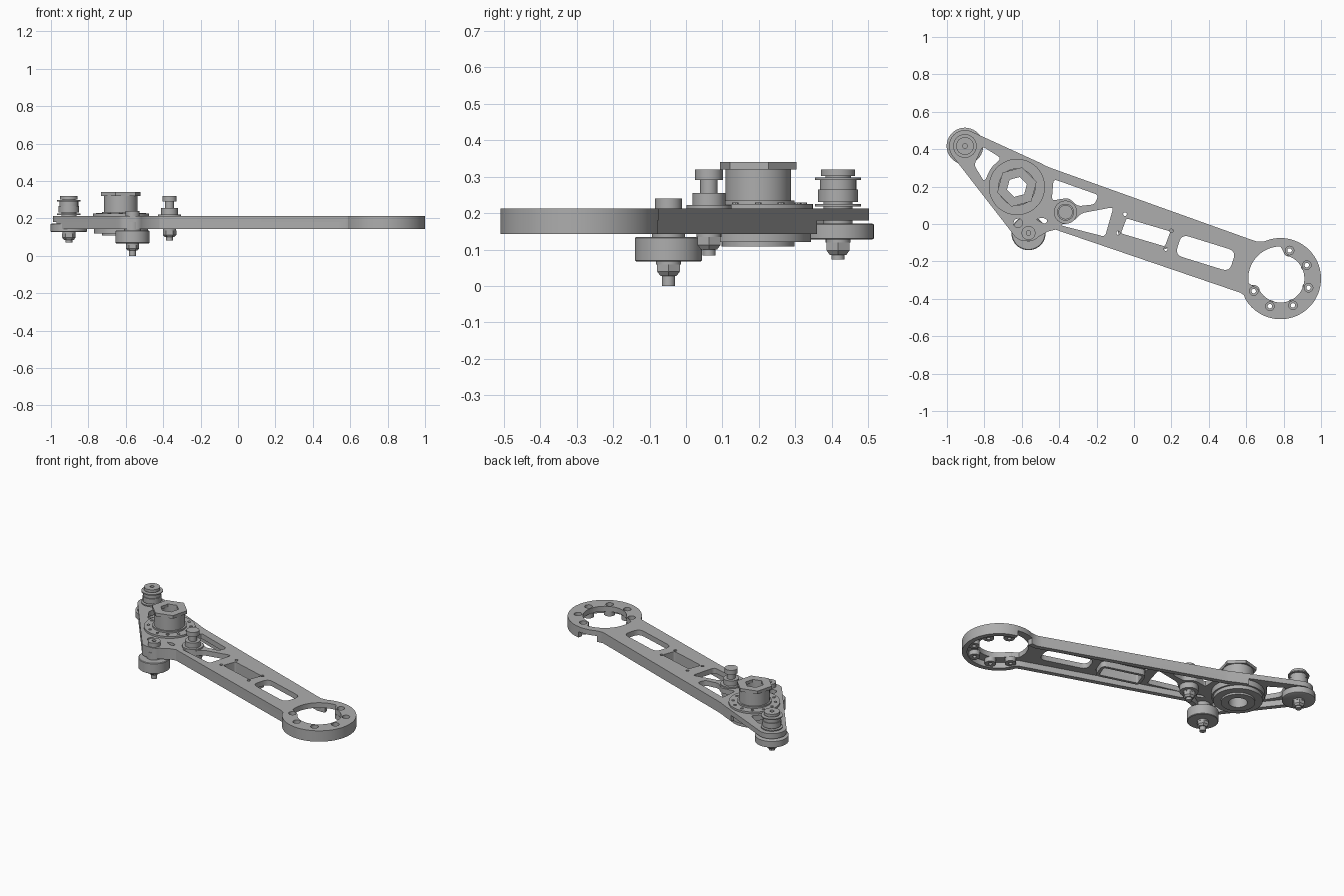
import bpy, bmesh, math
from mathutils import Vector

if "Cube" in bpy.data.objects:
    bpy.data.objects.remove(bpy.data.objects["Cube"])

BOTTOM, SKIN, TOP = 0.143, 0.18, 0.213
HUB, TIP, IDLER, FOOT, RING = (-.626, .198), (-.904, .417), (-.366, .063), (-.564, -.048), (.783, -.292)

metal = bpy.data.materials.new("grey metal")
metal.diffuse_color = (0.42, 0.42, 0.42, 1)
metal.use_nodes = True
metal.node_tree.nodes["Principled BSDF"].inputs["Base Color"].default_value = metal.diffuse_color


def finish(obj):
    obj.data.materials.clear()
    obj.data.materials.append(metal)
    bpy.ops.object.select_all(action='DESELECT')
    obj.select_set(True)
    bpy.context.view_layer.objects.active = obj
    bpy.ops.object.shade_smooth_by_angle(angle=math.radians(30))
    return obj


def from_bmesh(name, bm):
    bmesh.ops.recalc_face_normals(bm, faces=bm.faces)
    me = bpy.data.meshes.new(name)
    bm.to_mesh(me)
    bm.free()
    obj = bpy.data.objects.new(name, me)
    bpy.context.collection.objects.link(obj)
    return finish(obj)


def arc(c, r, a0, a1, n=24):
    return [(c[0] + r * math.cos(math.radians(a0 + (a1 - a0) * i / n)),
             c[1] + r * math.sin(math.radians(a0 + (a1 - a0) * i / n))) for i in range(n + 1)]


def circle(c, r, n=32):
    return arc(c, r, 0, 360, n)[:-1]


def rounded(pts, r, n=4):
    """Polygon with softened corners."""
    out = []
    for i, p in enumerate(pts):
        p, a, b = Vector(p), Vector(pts[i - 1]), Vector(pts[(i + 1) % len(pts)])
        s = p + (a - p).normalized() * min(r, (a - p).length * .45)
        e = p + (b - p).normalized() * min(r, (b - p).length * .45)
        out += [tuple(s.lerp(p, t).lerp(p.lerp(e, t), t)) for t in (k / n for k in range(n + 1))]
    return out


def plate(name, loops, z0, z1):
    """Flat sheet: first loop is the outline, the others are holes."""
    cu = bpy.data.curves.new(name, 'CURVE')
    cu.dimensions, cu.fill_mode, cu.extrude = '2D', 'BOTH', (z1 - z0) / 2
    for loop in loops:
        sp = cu.splines.new('POLY')
        sp.points.add(len(loop) - 1)
        for pt, (x, y) in zip(sp.points, loop):
            pt.co = (x, y, 0, 1)
        sp.use_cyclic_u = True
    tmp = bpy.data.objects.new(name + "_curve", cu)
    bpy.context.collection.objects.link(tmp)
    bpy.context.view_layer.update()
    me = bpy.data.meshes.new_from_object(tmp.evaluated_get(bpy.context.evaluated_depsgraph_get()))
    bpy.data.objects.remove(tmp)
    bm = bmesh.new()
    bm.from_mesh(me)
    bmesh.ops.remove_doubles(bm, verts=bm.verts, dist=1e-5)
    bmesh.ops.translate(bm, verts=bm.verts, vec=(0, 0, (z0 + z1) / 2))
    return from_bmesh(name, bm)


def wall(name, loop, d, z0, z1, keep=lambda x, y: True):
    """Upright wall that follows a loop, d thick to its left."""
    pts = []
    for i, p in enumerate(loop):
        a, b = Vector(p), Vector(loop[(i + 1) % len(loop)])
        k = max(1, int((b - a).length / .04))
        pts += [a.lerp(b, j / k) for j in range(k)]
    n, inner = len(pts), []
    for i, p in enumerate(pts):
        u, v = (p - pts[i - 1]).normalized(), (pts[(i + 1) % n] - p).normalized()
        m = (u + v).normalized()
        inner.append(p + Vector((-m.y, m.x)) * d / max(.5, m.dot(u)))
    bm = bmesh.new()
    vo = [bm.verts.new((*p, z0)) for p in pts]
    vi = [bm.verts.new((*p, z0)) for p in inner]
    for i in range(n):
        j = (i + 1) % n
        if keep(*((pts[i] + pts[j]) / 2)):
            bm.faces.new((vo[i], vo[j], vi[j], vi[i]))
    bmesh.ops.delete(bm, geom=[v for v in bm.verts if not v.link_faces], context='VERTS')
    ext = bmesh.ops.extrude_face_region(bm, geom=bm.faces[:])
    up = [g for g in ext['geom'] if isinstance(g, bmesh.types.BMVert)]
    bmesh.ops.translate(bm, verts=up, vec=(0, 0, z1 - z0))
    return from_bmesh(name, bm)


def turned(name, c, profile, hole=0, n=40, spin=0):
    """Turned part from (radius, height) steps; hole > 0 makes a bore."""
    prof = [(hole, profile[0][1])] + profile + [(hole, profile[-1][1])]
    bm = bmesh.new()
    rings = []
    for r, z in prof:
        if r == 0:
            rings.append([bm.verts.new((*c, z))] * n)
        else:
            rings.append([bm.verts.new((c[0] + r * math.cos(2 * math.pi * i / n + spin),
                                        c[1] + r * math.sin(2 * math.pi * i / n + spin), z)) for i in range(n)])
    pairs = list(zip(rings, rings[1:])) + ([(rings[-1], rings[0])] if hole else [])
    for a, b in pairs:
        for i in range(n):
            j = (i + 1) % n
            bm.faces.new(list(dict.fromkeys((a[i], a[j], b[j], b[i]))))
    return from_bmesh(name, bm)


def steps(*bands):
    """Bands of (radius, z0, z1) as a stepped profile."""
    return [p for r, a, b in bands for p in ((r, a), (r, b))]


# Arm outline, counter-clockwise from the big ring
outline = (arc(RING, .217, -150, 113, 56) + [(.66, -.095), (.63, -.085), (-.44, .298), (-.47, .31), (-.50, .326)]
           + arc(TIP, .085, 65, 218) + [(-.665, -.03)] + arc((-.585, -.02), .07, 218, 270, 6)
           + arc((-.555, -.035), .055, 275, 320, 6) + [(-.46, -.04), (-.42, -.03), (.57, -.368), (.588, -.381)])

# Openings through the arm
servo_slot = rounded([(-.07, -.05), (.165, -.12), (.195, -.04), (-.04, .03)], .012)
long_slot = rounded([(.22, -.165), (.51, -.255), (.545, -.145), (.255, -.055)], .04)
openings = [
    servo_slot, long_slot,
    rounded([(-.81, .415), (-.71, .352), (-.765, .30), (-.80, .225), (-.855, .315)], .02),
    rounded([(-.43, .24), (-.19, .155), (-.21, .105), (-.30, .095), (-.35, .14), (-.44, .125)], .02),
    rounded([(-.40, -.005), (-.33, .01), (-.28, .058), (-.11, .09), (-.155, -.068)], .02),
    rounded([(-.525, .025), (-.475, .0), (-.46, .02), (-.49, .035)], .01),
    circle((-.62, .005), .024), circle(HUB, .06),
]
openings += [circle(p, .01, 12) for p in ((-.048, .053), (.2, -.037), (-.085, -.048), (.17, -.134))]

# Ring opening is wider on the side towards the arm
ring_hole = arc(RING, .128, -152, 78, 40) + arc(RING, .172, 90, 188, 24)
screws = [(RING[0] + .158 * math.cos(math.radians(a)), RING[1] + .158 * math.sin(math.radians(a)))
          for a in (72, 27, -18, -65, -111, -155)]
openings += [ring_hole] + [circle(p, .023, 20) for p in screws]

plate("arm_top_plate", [outline] + openings, SKIN, TOP)


def rim_kept(x, y):
    a = math.degrees(math.atan2(y - RING[1], x - RING[0]))
    return y < .36 and not (x > .6 and 82 < a < 116)


wall("arm_rim", outline, .03, BOTTOM, SKIN, rim_kept)
wall("servo_pocket_wall", servo_slot, -.018, BOTTOM, SKIN)
for i, p in enumerate(screws):
    turned(f"ring_screw_boss_{i + 1}", p, steps((.033, .15, SKIN)), .012, 20)

# Main bearing hub
turned("hub_body", HUB, steps((.10, .108, .12), (.145, .12, .143), (.155, .143, .18), (.15, .18, .225),
                              (.10, .225, .235), (.09, .235, .32)), .055, 48)
turned("hub_hex_collar", HUB, steps((.109, .32, .34)), .055, 6, math.radians(15))
for i in range(12):
    a = i * math.pi / 6
    turned(f"hub_flange_screw_{i + 1}", (HUB[0] + .125 * math.cos(a), HUB[1] + .125 * math.sin(a)),
           steps((.009, .22, .229)), 0, 8)


def lock_nut(name, c, z0, z1, tip):
    """Hex nut with a rounded collar and the bolt end below it."""
    turned(name + "_nut", c, [(.026, z0), (.036, z0 + .012), (.036, z1)], 0, 6)
    turned(name + "_bolt_end", c, steps((.018, tip, z0 + .002)), 0, 20)
    turned(name + "_washer", c, steps((.034, z1, z1 + .008)), 0, 24)


# Tip spool with the roller under the plate
turned("tip_roller", TIP, [(.092, .127), (.098, .13), (.098, .169), (.092, .172), (.04, .172), (.04, SKIN)])
turned("tip_spool", TIP, steps((.04, TOP, .218), (.063, .218, .225), (.04, .225, .231), (.055, .231, .265),
                               (.05, .265, .29), (.063, .29, .297), (.035, .297, .302), (.047, .302, .32)), .012)
lock_nut("tip", TIP, .085, .119, .072)

# Idler post
turned("idler_post", IDLER, steps((.055, BOTTOM, SKIN), (.062, SKIN, .222), (.045, .222, .255),
                                  (.024, .255, .29), (.038, .29, .32)))
lock_nut("idler", IDLER, .10, .135, .083)

# Foot roller below the arm
turned("foot_roller", FOOT, [(.088, .067), (.092, .07), (.092, .132), (.088, .135), (.045, .135), (.045, SKIN)])
turned("foot_bolt_head", FOOT, steps((.037, SKIN, .24)), .012)
lock_nut("foot", FOOT, .028, .059, 0)
